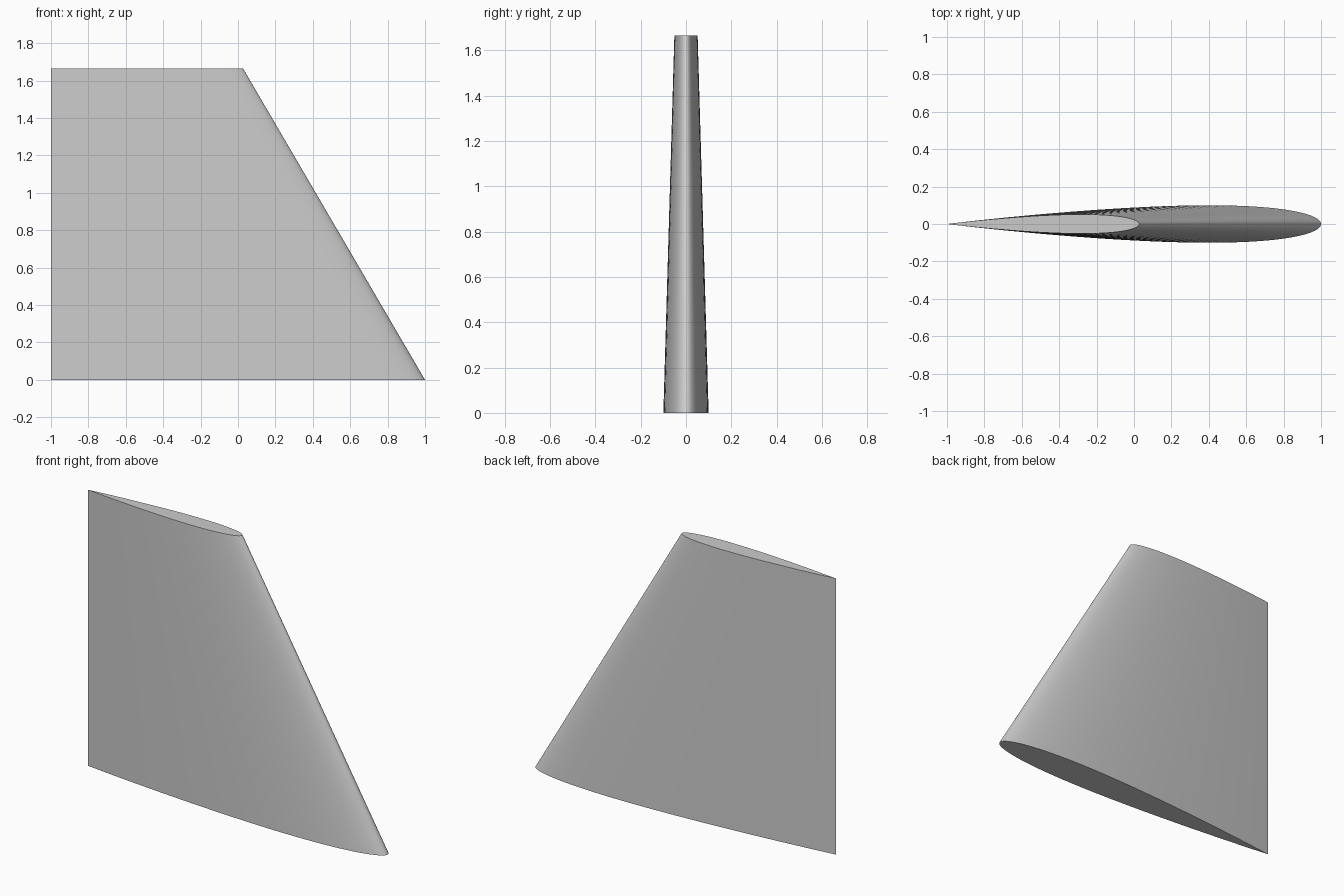
import bpy, bmesh, math

if "Cube" in bpy.data.objects:
    bpy.data.objects.remove(bpy.data.objects["Cube"])

N = 48            # steps along the chord on each side
HEIGHT = 1.665
TRAILING_X = -1.0
THICKNESS = 0.10  # thickness to chord ratio


def half_thickness(u):
    """Symmetric aerofoil half thickness, u = 0 at the nose, 1 at the tail."""
    return 5 * THICKNESS * (0.2969 * math.sqrt(u) - 0.1260 * u - 0.3516 * u**2
                            + 0.2843 * u**3 - 0.1036 * u**4)


def section(bm, chord, z):
    """Closed aerofoil loop from the tail, round the nose and back."""
    loop = []
    for i in range(2 * N):
        u = (1 + math.cos(math.pi * i / N)) / 2
        side = 1 if i < N else -1
        y = 0 if i in (0, N) else side * half_thickness(u) * chord
        loop.append(bm.verts.new((TRAILING_X + chord * (1 - u), y, z)))
    return loop


# Tapered fin: root and tip sections joined by a ruled skin
bm = bmesh.new()
root = section(bm, 2.0, 0.0)
tip = section(bm, 1.027, HEIGHT)
for i in range(2 * N):
    j = (i + 1) % (2 * N)
    bm.faces.new((root[i], root[j], tip[j], tip[i]))

# Flat end caps
bm.faces.new(root)
bm.faces.new(tip)
bmesh.ops.recalc_face_normals(bm, faces=bm.faces)

mesh = bpy.data.meshes.new("fin")
bm.to_mesh(mesh)
bm.free()
fin = bpy.data.objects.new("fin", mesh)
bpy.context.collection.objects.link(fin)

# Smooth skin with sharp trailing edge and caps
bpy.context.view_layer.objects.active = fin
fin.select_set(True)
bpy.ops.object.shade_smooth_by_angle(angle=math.radians(35))
